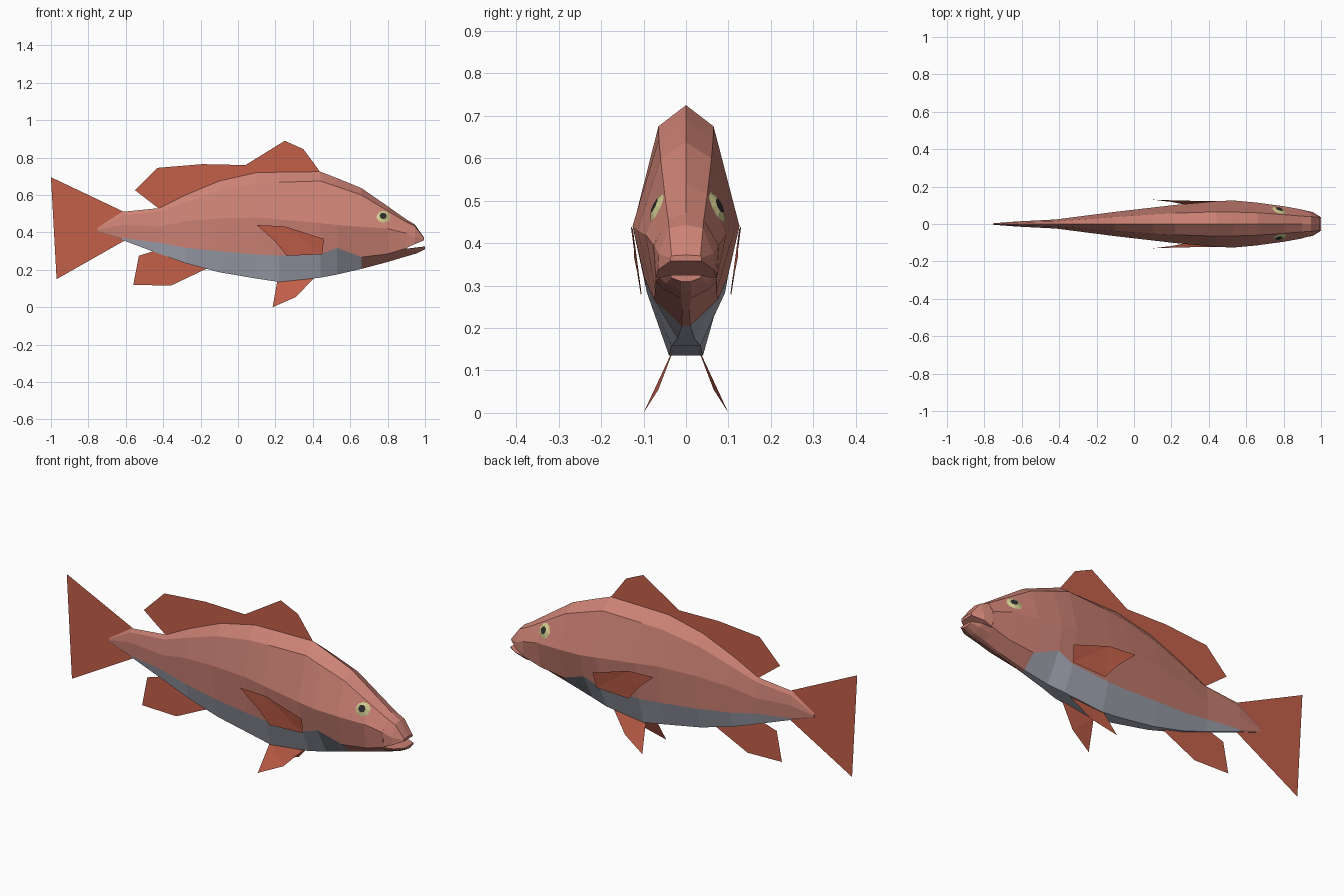
import bpy, bmesh
from mathutils import Vector


def material(name, rgb):
    lin = [((c / 255 + 0.055) / 1.055) ** 2.4 for c in rgb]
    m = bpy.data.materials.new(name)
    m.diffuse_color = (*lin, 1)
    return m


SKIN = material("salmon skin", (205, 130, 117))
BELLY = material("grey belly", (166, 169, 182))
FIN = material("brick red fin", (196, 96, 74))
EYE = material("pale yellow eye", (208, 202, 142))
PUPIL = material("dark pupil", (45, 45, 45))


def make_object(name, bm, mats):
    me = bpy.data.meshes.new(name)
    bm.to_mesh(me)
    bm.free()
    ob = bpy.data.objects.new(name, me)
    bpy.context.collection.objects.link(ob)
    for m in mats:
        me.materials.append(m)
    return ob


def loft(name, rings, mats, rule=None):
    """Loft mirrored half sections: x, top z, then (half width, z) pairs going down."""
    bm = bmesh.new()
    loops = []
    for x, zt, *rest in rings:
        half = [(rest[i], rest[i + 1]) for i in range(0, len(rest), 2)]
        pts = [(0, zt)] + half + [(-y, z) for y, z in reversed(half)]
        loops.append([bm.verts.new((x, y, z)) for y, z in pts])
    n = len(loops[0])
    for a, b in zip(loops, loops[1:]):
        for i in range(n):
            j = (i + 1) % n
            f = bm.faces.new((a[i], a[j], b[j], b[i]))
            if rule:
                f.material_index = rule(i, f.calc_center_median().x)
    bm.faces.new(loops[0])
    bm.faces.new(loops[-1])
    bmesh.ops.recalc_face_normals(bm, faces=bm.faces)
    return make_object(name, bm, mats)


def fin(name, pts):
    """Thin sheet; points are (x, z) on the centre plane or (x, y, z)."""
    bm = bmesh.new()
    bm.faces.new([bm.verts.new(p if len(p) == 3 else (p[0], 0, p[1])) for p in pts])
    bmesh.ops.triangulate(bm, faces=bm.faces)
    return make_object(name, bm, [FIN])


# Body, grey along the lowest bands behind the head
body = loft("body", [
    (-0.75, .425, .002, .422, .004, .415, .003, .408, .002, .405),
    (-0.62, .51, .008, .49, .014, .44, .010, .37, .005, .36),
    (-0.42, .53, .014, .51, .024, .43, .018, .345, .006, .285),
    (-0.28, .60, .024, .56, .042, .46, .034, .318, .012, .235),
    (-0.10, .675, .038, .622, .065, .475, .055, .30, .020, .187),
    (0.10, .72, .052, .66, .088, .48, .070, .282, .030, .153),
    (0.22, .722, .058, .668, .102, .47, .080, .277, .040, .135),
    (0.44, .725, .065, .675, .122, .45, .092, .283, .034, .158),
    (0.53, .69, .064, .645, .126, .44, .098, .318, .020, .175),
    (0.66, .637, .060, .60, .114, .43, .076, .268, .010, .205),
    (0.80, .54, .050, .515, .095, .42, .072, .285, .008, .242),
    (0.90, .47, .042, .455, .077, .395, .072, .315, .012, .272),
], [SKIN, BELLY], lambda i, x: int(3 <= i <= 5 and -0.6 < x < 0.62))

# Upper jaw and lower jaw with an open mouth between them
loft("snout", [
    (0.895, .473, .042, .458, .077, .397, .072, .315),
    (0.945, .443, .040, .435, .064, .375, .066, .337),
    (0.995, .372, .034, .370, .037, .365, .036, .358),
], [SKIN])
loft("lower_jaw", [
    (0.895, .312, .072, .312, .050, .290, .012, .270),
    (0.955, .320, .064, .319, .048, .305, .012, .288),
    (1.0, .325, .036, .325, .034, .318, .012, .310),
], [SKIN])

# Centre fins
fin("dorsal_fin", [(.44, .722), (.35, .845), (.25, .89), (.04, .76), (-.19, .765),
                   (-.43, .745), (-.55, .625), (-.42, .525), (-.28, .59), (.1, .70)])
fin("tail_fin", [(-.61, .51), (-1, .695), (-.93, .40), (-.97, .15), (-.60, .36), (-.68, .42)])
fin("anal_fin", [(-.16, .21), (-.36, .115), (-.56, .12), (-.53, .275), (-.42, .31)])

# Paired fins and eyes
bpy.context.view_layer.update()
for side, s in (("left", 1), ("right", -1)):
    fin(side + "_pelvic_fin", [(.21, s * .035, .14), (.185, s * .10, 0),
                               (.31, s * .065, .055), (.41, s * .025, .16)])
    fin(side + "_pectoral_fin", [(.46, s * .122, .365), (.45, s * .105, .283),
                                 (.26, s * .106, .275), (.20, s * .118, .35),
                                 (.10, s * .130, .44), (.25, s * .125, .432)])
    hit, loc, nor, _ = body.ray_cast(Vector((.775, s, .485)), Vector((0, -s, 0)))
    bpy.ops.mesh.primitive_cone_add(vertices=8, radius1=.042, radius2=.019, depth=.009,
                                    location=loc + nor * .003,
                                    rotation=nor.to_track_quat('Z', 'Y').to_euler())
    eye = bpy.context.object
    eye.name = side + "_eye"
    eye.data.materials.append(EYE)
    eye.data.materials.append(PUPIL)
    for f in eye.data.polygons:
        f.material_index = int(f.normal.z > 0.98)
